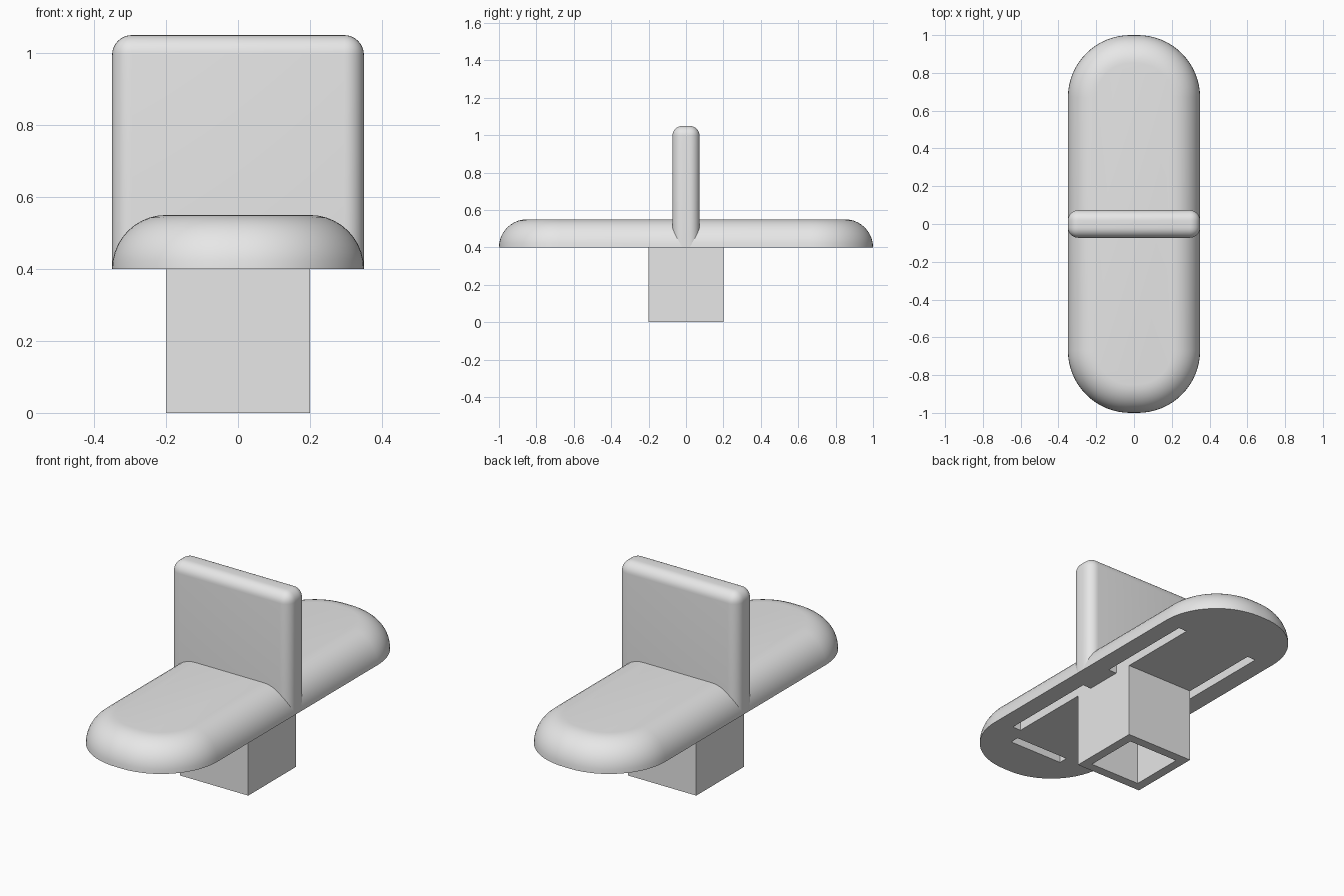
import bpy, bmesh
from math import sin, cos, pi, radians

cube = bpy.data.objects.get("Cube")
if cube:
    bpy.data.objects.remove(cube, do_unlink=True)

grey = bpy.data.materials.new("plain_grey")
grey.use_nodes = True
COLOUR = (0.8, 0.8, 0.8, 1)
grey.diffuse_color = COLOUR
grey.node_tree.nodes["Principled BSDF"].inputs["Base Color"].default_value = COLOUR


def make_object(name, bm):
    bmesh.ops.recalc_face_normals(bm, faces=bm.faces)
    mesh = bpy.data.meshes.new(name)
    bm.to_mesh(mesh)
    bm.free()
    mesh.materials.append(grey)
    obj = bpy.data.objects.new(name, mesh)
    bpy.context.collection.objects.link(obj)
    return obj


def add_box(bm, low, high):
    verts = bmesh.ops.create_cube(bm, size=1)["verts"]
    for v in verts:
        for i in range(3):
            v.co[i] = low[i] if v.co[i] < 0 else high[i]


def activate(obj):
    bpy.ops.object.select_all(action='DESELECT')
    obj.select_set(True)
    bpy.context.view_layer.objects.active = obj


def smooth(obj):
    activate(obj)
    bpy.ops.object.shade_smooth_by_angle(angle=radians(35))


def cut(obj, boxes):
    bm = bmesh.new()
    for low, high in boxes:
        add_box(bm, low, high)
    cutter = make_object("cutter", bm)
    cutter.hide_render = True
    mod = obj.modifiers.new("cut", 'BOOLEAN')
    mod.operation = 'DIFFERENCE'
    mod.solver = 'EXACT'
    mod.object = cutter
    activate(obj)
    bpy.ops.object.modifier_apply(modifier=mod.name)
    bpy.data.objects.remove(cutter, do_unlink=True)


# Base plate: rounded outline lofted up through a quarter-round edge
HALF_W, HALF_L, CORNER, ROUND = 0.35, 1.0, 0.33, 0.15
BOTTOM = 0.4


def outline(inset, steps=16):
    r = CORNER - inset
    points = []
    for k, (sx, sy) in enumerate([(1, 1), (-1, 1), (-1, -1), (1, -1)]):
        for i in range(steps + 1):
            a = (k + i / steps) * pi / 2
            points.append((sx * (HALF_W - CORNER) + r * cos(a),
                           sy * (HALF_L - CORNER) + r * sin(a)))
    return points


bm = bmesh.new()
rings = []
for i in range(11):
    a = i / 10 * pi / 2
    z = BOTTOM + ROUND * sin(a)
    rings.append([bm.verts.new((x, y, z)) for x, y in outline(ROUND * (1 - cos(a)))])
for low, high in zip(rings, rings[1:]):
    for i in range(len(low)):
        j = (i + 1) % len(low)
        bm.faces.new((low[i], low[j], high[j], high[i]))
bm.faces.new(rings[0])
bm.faces.new(rings[-1])
plate = make_object("base_plate", bm)

# Underside slots: two along each side, one across an end
z0, z1 = BOTTOM - 0.1, BOTTOM + 0.08
slots = [((-0.16, -0.77, z0), (0.16, -0.72, z1))]
for x in (-0.25, 0.2):
    for y in (-0.65, 0.1):
        slots.append(((x, y, z0), (x + 0.05, y + 0.55, z1)))
cut(plate, slots)
smooth(plate)

# Upright panel with rounded upper and side edges
bm = bmesh.new()
add_box(bm, (-0.35, -0.073, BOTTOM + 0.001), (0.35, 0.073, 1.05))
edges = [e for e in bm.edges if max(v.co.z for v in e.verts) > 1]
bmesh.ops.bevel(bm, geom=edges, offset=0.055, segments=8, profile=0.5, affect='EDGES')
smooth(make_object("upright_panel", bm))

# Hollow square post below the plate
bm = bmesh.new()
add_box(bm, (-0.2, -0.2, 0), (0.2, 0.2, BOTTOM))
post = make_object("square_post", bm)
cut(post, [((-0.15, -0.15, -0.1), (0.15, 0.15, BOTTOM - 0.01))])
